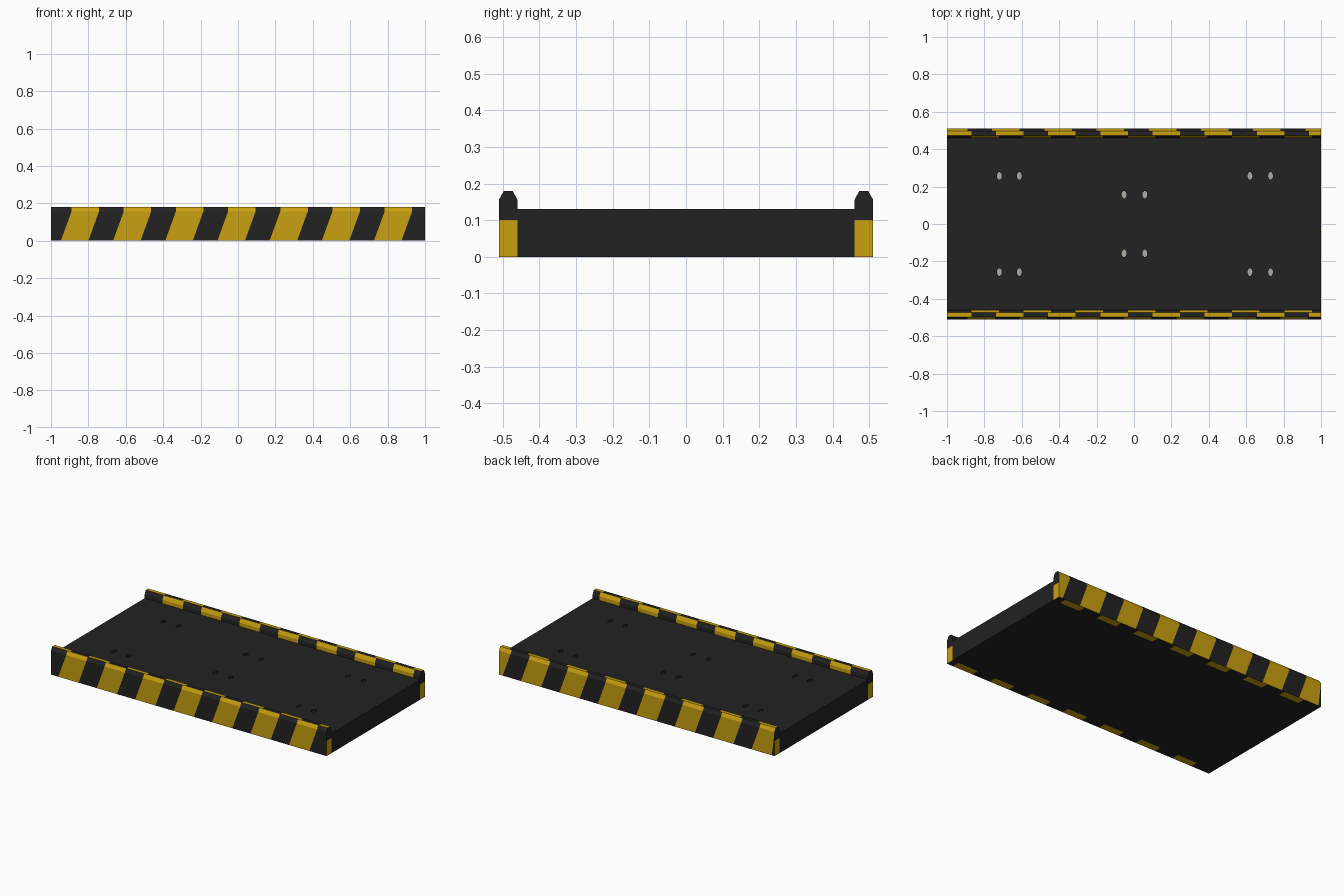
import bpy, bmesh, math

if "Cube" in bpy.data.objects:
    bpy.data.objects.remove(bpy.data.objects["Cube"])

def material(name, rgb):
    m = bpy.data.materials.new(name)
    m.diffuse_color = (*rgb, 1)
    m.use_nodes = True
    m.node_tree.nodes["Principled BSDF"].inputs["Base Color"].default_value = m.diffuse_color
    return m

BLACK = material("rubber black", (0.016, 0.016, 0.016))
YELLOW = material("warning yellow", (0.584, 0.352, 0.005))
GREY = material("light grey", (0.42, 0.41, 0.39))
PERIOD, WIDTH = 0.279, 0.147

def finish(name, bm, mats):
    bmesh.ops.remove_doubles(bm, verts=bm.verts, dist=1e-5)
    bmesh.ops.recalc_face_normals(bm, faces=bm.faces)
    me = bpy.data.meshes.new(name)
    bm.to_mesh(me)
    bm.free()
    for m in mats:
        me.materials.append(m)
    ob = bpy.data.objects.new(name, me)
    bpy.context.collection.objects.link(ob)
    return ob

def clamp(x):
    return max(-1.0, min(1.0, x))

def striped_strip(bm, a, b, start, shift):
    """Long face between edge lines a and b (y, z), cut into slanted stripes."""
    cuts = []
    for k in range(-2, 10):
        x = start + k * PERIOD
        cuts += [(x, 1), (x + WIDTH, 0)]
    for (x0, mat), (x1, _) in zip(cuts, cuts[1:]):
        pts = [(clamp(x0), *a), (clamp(x1), *a),
               (clamp(x1 + shift), *b), (clamp(x0 + shift), *b)]
        uniq = list(dict.fromkeys(pts))
        if len(uniq) < 3 or len({p[0] for p in uniq}) < 2:
            continue
        f = bm.faces.new([bm.verts.new(p) for p in uniq])
        f.material_index = mat

def rail(name, s, bottom, outer, slant, crown, top, inner):
    """Bumper with chamfered top; s is the side (-1 front, 1 back)."""
    p = [(s * y, z) for y, z in ((0.46, 0), (0.51, 0), (0.51, 0.157), (0.497, 0.18),
                                 (0.473, 0.18), (0.46, 0.155), (0.46, 0.13))]
    bm = bmesh.new()
    for i, (start, shift) in enumerate(((bottom, 0), (outer, slant), (crown, 0),
                                        (top, 0), (inner, 0), (inner, 0))):
        striped_strip(bm, p[i], p[i + 1], start, shift)
    # end caps: yellow below, black above
    for x in (-1, 1):
        low = [p[0], p[1], (p[1][0], 0.1), (p[0][0], 0.1)]
        high = [low[3], low[2]] + p[2:6]
        for pts, mat in ((low, 1), (high, 0)):
            f = bm.faces.new([bm.verts.new((x, *q)) for q in pts])
            f.material_index = mat
    ob = finish(name, bm, (BLACK, YELLOW))
    # end caps must face outwards
    for poly in ob.data.polygons:
        c, n = poly.center, poly.normal
        if (c.x * n.x if abs(n.x) > 0.5 else
                (c.y - s * 0.485) * n.y + (c.z - 0.09) * n.z) < 0:
            poly.flip()
    return ob

# striped bumpers along the long sides
rail("front_bumper", -1, -0.867, -0.947, 0.057, -0.89, -0.738, -0.87)
rail("back_bumper", 1, -0.87, -0.98, -0.057, -1.037, -0.738, -0.87)

# deck slab
bm = bmesh.new()
bmesh.ops.create_cube(bm, size=1)
for v in bm.verts:
    v.co = (v.co.x * 2, v.co.y * 0.92, (v.co.z + 0.5) * 0.13)
deck = finish("deck", bm, (BLACK,))

# shallow oval bolt holes with a light floor
HOLES = [(x, s * y) for s in (-1, 1) for x, y in
         ((-0.72, 0.257), (-0.613, 0.257), (-0.053, 0.157),
          (0.058, 0.157), (0.62, 0.257), (0.73, 0.257))]
cut_bm, floor_bm = bmesh.new(), bmesh.new()
for x, y in HOLES:
    ring = [(x + 0.0135 * math.cos(a), y + 0.021 * math.sin(a))
            for a in (math.tau * i / 10 for i in range(10))]
    f = cut_bm.faces.new([cut_bm.verts.new((*q, 0.115)) for q in ring])
    ext = bmesh.ops.extrude_face_region(cut_bm, geom=[f], use_keep_orig=True)
    for v in ext["geom"]:
        if isinstance(v, bmesh.types.BMVert):
            v.co.z = 0.15
    floor_bm.faces.new([floor_bm.verts.new((*q, 0.1155)) for q in ring])
cutter = finish("hole_cutter", cut_bm, (BLACK,))
cutter.hide_render = True
cutter.hide_set(True)
floors = finish("bolt_floors", floor_bm, (GREY,))
for poly in floors.data.polygons:
    if poly.normal.z < 0:
        poly.flip()
mod = deck.modifiers.new("holes", "BOOLEAN")
mod.operation = "DIFFERENCE"
mod.solver = "EXACT"
mod.object = cutter
